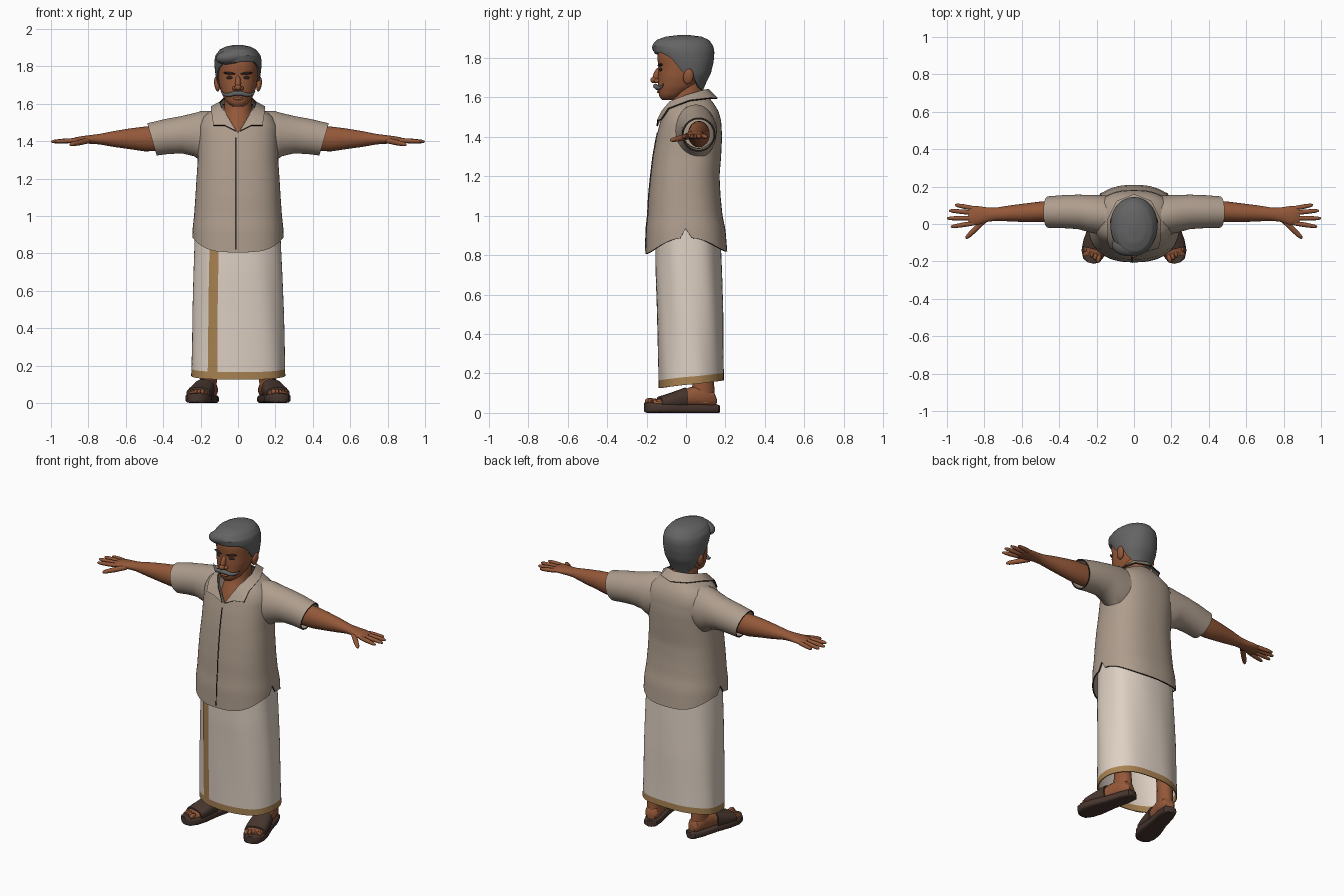
import bpy, bmesh, math
from mathutils import Matrix, Vector

if "Cube" in bpy.data.objects:
    bpy.data.objects.remove(bpy.data.objects["Cube"])


def material(name, *rgb):
    linear = [(c / 255 / 12.92 if c < 11 else ((c / 255 + .055) / 1.055) ** 2.4) for c in rgb] + [1]
    mat = bpy.data.materials.new(name)
    mat.use_nodes = True
    mat.diffuse_color = linear
    mat.node_tree.nodes["Principled BSDF"].inputs["Base Color"].default_value = linear
    return mat


SKIN = material("brown skin", 148, 88, 57)
SHIRT = material("taupe cotton", 174, 157, 141)
CLOTH = material("cream cloth", 222, 208, 195)
GOLD = material("gold border", 168, 130, 82)
HAIR = material("grey hair", 100, 100, 100)
LEATHER = material("dark leather", 72, 54, 47)
DARK = material("dark line", 48, 37, 32)
parts = []


def add_object(name, data, mats):
    obj = bpy.data.objects.new(name, data)
    bpy.context.collection.objects.link(obj)
    for mat in mats:
        data.materials.append(mat)
    parts.append(obj)
    return obj


def mirror(obj):
    obj.modifiers.new("Mirror", 'MIRROR')
    return obj


def thicken(obj, thickness, rim=0):
    mod = obj.modifiers.new("Thickness", 'SOLIDIFY')
    mod.thickness, mod.offset, mod.material_offset_rim = thickness, -1, rim
    return obj


def from_rings(name, rings, mats, closed=True, cap_start=False, cap_end=False, place=Matrix()):
    """Skin a list of point rings with quads."""
    bm = bmesh.new()
    rows = [[bm.verts.new(place @ Vector(p)) for p in ring] for ring in rings]
    count = len(rows[0])
    for low, high in zip(rows, rows[1:]):
        for i in range(count if closed else count - 1):
            j = (i + 1) % count
            bm.faces.new((low[i], low[j], high[j], high[i]))
    if cap_start:
        bm.faces.new(rows[0][::-1])
    if cap_end:
        bm.faces.new(rows[-1])
    mesh = bpy.data.meshes.new(name)
    bm.to_mesh(mesh)
    bm.free()
    return add_object(name, mesh, mats)


def sample(table, key):
    """Interpolate linearly in a table sorted by its first column."""
    if key <= table[0][0]:
        return table[0][1:]
    for a, b in zip(table, table[1:]):
        if key <= b[0]:
            t = (key - a[0]) / (b[0] - a[0])
            return [p + (q - p) * t for p, q in zip(a[1:], b[1:])]
    return table[-1][1:]


def signed_power(value, power):
    return math.copysign(abs(value) ** power, value)


def shell(name, profile, bottom, top, rows, mats, angles=None, square=2.4, ease=1,
          grow=0, ripple=0, **options):
    """Upright skin; profile rows are height, half width, front y, back y."""
    closed = angles is None
    angles = angles or [math.tau * i / 64 for i in range(64)]
    rings = []
    for row in range(rows + 1):
        ring = []
        for a in angles:
            low = bottom(a)
            z = low + (top - low) * (1 - (1 - row / rows) ** ease)
            half, front, back = sample(profile, z)
            wave = 1 + ripple * math.sin(7 * a + 5 * z)
            x = (half * wave + grow) * signed_power(math.cos(a), 2 / square)
            y = ((back - front) / 2 * wave + grow) * signed_power(math.sin(a), 2 / square)
            ring.append((x, (front + back) / 2 + y, z))
        rings.append(ring)
    return from_rings(name, rings, mats, closed, **options)


def sweep(name, sections, mats, square=2, sides=24, **options):
    """Skin through sections of centre, side vector and up vector."""
    rings = []
    for centre, side, up in sections:
        ring = []
        for i in range(sides):
            a = math.tau * i / sides
            ring.append(Vector(centre) + Vector(side) * signed_power(math.cos(a), 2 / square)
                        + Vector(up) * signed_power(math.sin(a), 2 / square))
        rings.append(ring)
    return from_rings(name, rings, mats, **options)


def ellipsoid(name, centre, size, mats, tilt=(0, 0, 0), place=Matrix()):
    bm = bmesh.new()
    turn = Matrix.Rotation(tilt[0], 4, 'X') @ Matrix.Rotation(tilt[1], 4, 'Y') @ Matrix.Rotation(tilt[2], 4, 'Z')
    bmesh.ops.create_uvsphere(bm, u_segments=20, v_segments=12, radius=1,
                              matrix=place @ Matrix.Translation(centre) @ turn @ Matrix.Diagonal((*size, 1)))
    mesh = bpy.data.meshes.new(name)
    bm.to_mesh(mesh)
    bm.free()
    return add_object(name, mesh, mats)


def tube(name, points, mats):
    """Round line; points are x, y, z, radius."""
    curve = bpy.data.curves.new(name, 'CURVE')
    curve.dimensions, curve.bevel_depth, curve.bevel_resolution = '3D', 1, 3
    curve.use_fill_caps = True
    spline = curve.splines.new('POLY')
    spline.points.add(len(points) - 1)
    for point, (x, y, z, radius) in zip(spline.points, points):
        point.co, point.radius = (x, y, z, 1), radius
    return add_object(name, curve, mats)


# Shirt body with curved hem, side slits and open neck
shirt_profile = [(.81, .246, -.205, .21), (.93, .243, -.203, .2), (1, .235, -.195, .185),
                 (1.1, .228, -.19, .175), (1.2, .222, -.18, .17), (1.3, .215, -.168, .178),
                 (1.4, .215, -.15, .183), (1.48, .215, -.13, .178), (1.53, .19, -.115, .165),
                 (1.57, .135, -.1, .14), (1.6, .085, -.07, .115)]


def hem(a):
    return .935 if abs(math.sin(a)) < .01 else .812 + .075 * abs(math.cos(a)) ** 3 + .006 * math.sin(a)


shirt = thicken(shell("shirt_body", shirt_profile, hem, 1.6, 32, [SHIRT, DARK]), .008, 1)
cutter = from_rings("neck_cutter", [[(0, y, 1.445), (.105, y, 1.62), (-.105, y, 1.62)] for y in (0, -.4)],
                    [SHIRT], cap_start=True, cap_end=True)
cutter.hide_render = True
cut = shirt.modifiers.new("Neck", 'BOOLEAN')
cut.operation, cut.object = 'DIFFERENCE', cutter
heights = [.82 + .03 * i for i in range(21)]
tube("shirt_placket", [(-.01, sample(shirt_profile, z)[1], z, .003) for z in heights], [DARK])

# Sleeves
sleeve = [(.12, .04, 1.43, .11, .13, 0), (.19, .05, 1.425, .105, .138, 0), (.235, .055, 1.435, .1, .115, 0),
          (.3, .065, 1.435, .092, .1, 0), (.38, .066, 1.425, .088, .093, .012), (.46, .064, 1.41, .084, .086, .025)]
mirror(thicken(sweep("sleeves", [((x, y, z), (0, ry, 0), (slant, 0, rz)) for x, y, z, ry, rz, slant in sleeve],
                     [SHIRT, DARK], sides=40), .008, 1))

# Collar
collar_top = [(0, .11, 1.637), (.07, .08, 1.63), (.095, 0, 1.605), (.085, -.077, 1.575),
              (.055, -.115, 1.53), (.01, -.142, 1.452)]
collar_edge = [(0, .155, 1.59), (.09, .12, 1.592), (.14, .02, 1.58), (.138, -.085, 1.54),
               (.13, -.123, 1.482), (.07, -.14, 1.482)]
collar = from_rings("collar", [collar_edge, collar_top], [SHIRT, DARK], closed=False)
thicken(mirror(collar), .008, 1)

# Wrapped cloth with gold border
cloth_profile = [(.12, .252, -.137, .194), (.3, .248, -.142, .19), (.5, .244, -.148, .188),
                 (.7, .237, -.155, .182), (.97, .226, -.155, .172)]


def cloth_bottom(a):
    return .145 + .02 * math.sin(a)


cloth = shell("wrapped_cloth", cloth_profile, cloth_bottom, .97, 21, [CLOTH, GOLD], ripple=.008)
for face in cloth.data.polygons[:64]:
    face.material_index = 1
thicken(cloth, .006)
shell("front_border", cloth_profile, cloth_bottom, .88, 20, [GOLD], ripple=.008, grow=.003,
      angles=[-2.2 + .05 * i for i in range(6)])

# Neck and head
shell("neck", [(1.38, .12, -.13, .1), (1.45, .1, -.122, .1), (1.52, .082, -.098, .1),
               (1.57, .074, -.07, .09), (1.7, .068, -.06, .08)], lambda a: 1.38, 1.7, 12, [SKIN], square=2)
shell("head", [(1.585, .028, -.12, -.06), (1.595, .045, -.13, -.04), (1.61, .062, -.137, -.01),
               (1.65, .085, -.142, .05), (1.7, .1, -.142, .095), (1.75, .106, -.14, .12),
               (1.8, .108, -.145, .125), (1.85, .1, -.14, .115), (1.89, .07, -.1, .08)],
      lambda a: 1.585, 1.89, 26, [SKIN], square=2.2, cap_start=True, cap_end=True)
mirror(ellipsoid("ears", (.113, .012, 1.705), (.014, .026, .04), [SKIN], tilt=(-.15, .15, 0)))
ellipsoid("nose_bridge", (0, -.146, 1.712), (.015, .02, .042), [SKIN], tilt=(-.35, 0, 0))
ellipsoid("nose_tip", (0, -.16, 1.687), (.018, .021, .016), [SKIN])
mirror(ellipsoid("nostrils", (.018, -.147, 1.683), (.012, .015, .011), [SKIN]))
mirror(ellipsoid("eyes", (.043, -.129, 1.74), (.021, .007, .009), [DARK], tilt=(0, 0, .25)))
mirror(ellipsoid("eyebrows", (.045, -.131, 1.763), (.033, .011, .007), [DARK], tilt=(0, -.1, .25)))
ellipsoid("lower_lip", (0, -.138, 1.628), (.028, .01, .008), [SKIN])

# Moustache with upturned tips
half = [(.02, -.154, 1.656, .013), (.045, -.146, 1.648, .012), (.065, -.133, 1.648, .009),
        (.08, -.122, 1.655, .006), (.092, -.115, 1.668, .002)]
tube("moustache", [(-x, y, z, r) for x, y, z, r in half[::-1]] + half, [HAIR])

# Hair
hairline = [(-1, 1.822), (-.75, 1.818), (-.5, 1.79), (-.25, 1.72), (-.08, 1.7), (.08, 1.735),
            (.3, 1.68), (.6, 1.64), (1, 1.63)]
thicken(shell("hair", [(1.62, .07, -.02, .08), (1.68, .1, -.08, .105), (1.72, .115, -.1, .126),
                       (1.78, .124, -.135, .14), (1.83, .126, -.163, .144), (1.86, .12, -.17, .138),
                       (1.89, .097, -.15, .117), (1.907, .062, -.105, .08), (1.915, .02, -.04, .02)],
              lambda a: sample(hairline, math.sin(a))[0] + .01 * math.cos(a), 1.915, 24, [HAIR],
              square=2.1, ease=1.7, cap_end=True), .014)
ellipsoid("hair_quiff", (-.025, -.112, 1.853), (.095, .06, .042), [HAIR], tilt=(0, -.15, 0))

# Arms, hands and fingers
arm = [(.4, .065, 1.414, .055, .066), (.5, .065, 1.412, .055, .066), (.58, .06, 1.413, .05, .055),
       (.66, .057, 1.412, .043, .043), (.74, .052, 1.411, .035, .028), (.78, .05, 1.41, .038, .024),
       (.83, .045, 1.408, .05, .02), (.87, .044, 1.405, .052, .016), (.885, .044, 1.404, .044, .01)]
mirror(sweep("arms", [((x, y, z), (0, ry, 0), (0, 0, rz)) for x, y, z, ry, rz in arm], [SKIN], cap_end=True))


def digit(name, start, end, radius, side):
    start, end, sections = Vector(start), Vector(end), []
    for t, scale in ((0, 1), (.5, 1), (.85, .8), (.97, .5), (1, .15)):
        r = radius * scale
        sections.append((start.lerp(end, t), Vector(side) * r, (0, 0, r)))
    mirror(sweep(name, sections, [SKIN], sides=12, cap_end=True))


fingers = {"index": (.004, .98, -.015), "middle": (.032, 1, .03), "ring": (.06, .99, .072), "little": (.084, .957, .102)}
for name, (base, tip_x, tip_y) in fingers.items():
    digit(name + "_fingers", (.86, base, 1.405), (tip_x, tip_y, 1.398), .0125, (0, 1, 0))
digit("thumbs", (.8, .02, 1.403), (.9, -.078, 1.382), .015, (.7, .7, 0))

# Feet turned outward, with ankles, toes and sandals
foot_place = Matrix.Translation((.18, 0, 0)) @ Matrix.Rotation(math.radians(14), 4, 'Z')
leg = [(.05, .04, .06), (.13, .045, .057), (.2, .045, .05), (.45, .06, .065)]
mirror(sweep("legs", [((0, .09, z), (rx, 0, 0), (0, ry, 0)) for z, rx, ry in leg], [SKIN],
             cap_end=True, place=foot_place))


def along_foot(name, sections, mat, square):
    """Sections are y, half width, low z, high z, from heel to toe."""
    rings = [((0, y, (low + high) / 2), (w, 0, 0), (0, 0, (high - low) / 2)) for y, w, low, high in sections]
    mirror(sweep(name, rings, [mat], square, 32, cap_start=True, cap_end=True, place=foot_place))


along_foot("feet", [(.155, .025, .04, .08), (.14, .04, .03, .11), (.08, .046, .03, .14), (.02, .046, .03, .13),
                    (-.05, .053, .03, .1), (-.12, .058, .03, .078), (-.18, .048, .03, .065)], SKIN, 2.3)
along_foot("sandal_soles", [(.172, .02, 0, .04), (.16, .04, 0, .042), (.1, .051, 0, .042), (0, .054, 0, .045),
                            (-.1, .067, 0, .05), (-.16, .064, 0, .052), (-.2, .045, 0, .054),
                            (-.215, .018, .006, .052)], LEATHER, 4)
along_foot("sandal_straps", [(-.005, .057, .02, .128), (-.05, .062, .02, .112), (-.1, .066, .02, .095),
                             (-.14, .064, .02, .083)], LEATHER, 2.5)
for i in range(5):
    size = .016 - .0015 * i
    mirror(ellipsoid(f"toes_{i + 1}", (-.036 + .02 * i, -.182 + .008 * i, .06), (size * .75, size * 1.5, size),
                     [SKIN], place=foot_place))

# Apply modifiers, drop the cutter, smooth the surfaces
for obj in parts:
    obj.select_set(True)
bpy.context.view_layer.objects.active = shirt
bpy.ops.object.convert(target='MESH')
bpy.data.objects.remove(cutter)
bpy.ops.object.shade_smooth_by_angle(angle=math.radians(40))
